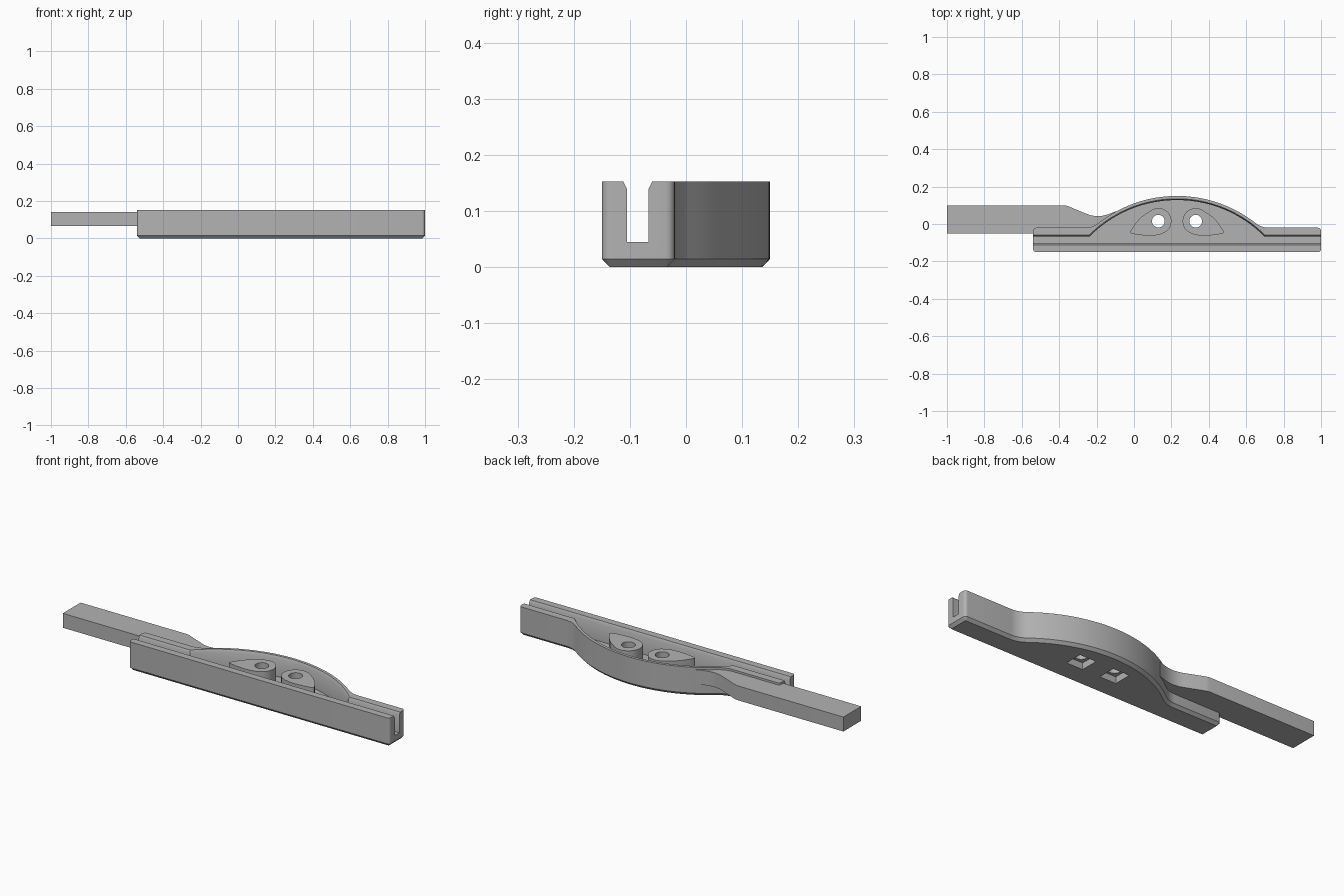
import bpy, bmesh
from math import sin, cos, pi, radians, sqrt, asin

if "Cube" in bpy.data.objects:
    bpy.data.objects.remove(bpy.data.objects["Cube"])

GREY = (0.45, 0.45, 0.45, 1)
mat = bpy.data.materials.new("plain grey")
mat.use_nodes = True
mat.diffuse_color = GREY
mat.node_tree.nodes["Principled BSDF"].inputs["Base Color"].default_value = GREY

MID, ARC_Y = 0.23, -0.53          # centre of the bowed back wall
LEFT, RIGHT, FRONT, BACK, TOP = -0.54, 1.0, -0.15, -0.02, 0.153


def arc(cx, cy, r, a0, a1, n):
    return [(cx + r * cos(a0 + (a1 - a0) * i / n),
             cy + r * sin(a0 + (a1 - a0) * i / n)) for i in range(n + 1)]


def loft(name, levels):
    """Closed solid through (outline, z) levels with equal point counts."""
    bm = bmesh.new()
    rings = [[bm.verts.new((x, y, z)) for x, y in pts] for pts, z in levels]
    n = len(rings[0])
    for a, b in zip(rings, rings[1:]):
        for i in range(n):
            j = (i + 1) % n
            bm.faces.new((a[i], a[j], b[j], b[i]))
    bm.faces.new(rings[0])
    bm.faces.new(rings[-1])
    bmesh.ops.recalc_face_normals(bm, faces=bm.faces)
    me = bpy.data.meshes.new(name)
    bm.to_mesh(me)
    bm.free()
    me.materials.append(mat)
    ob = bpy.data.objects.new(name, me)
    bpy.context.collection.objects.link(ob)
    return ob


def select(ob):
    bpy.ops.object.select_all(action='DESELECT')
    ob.select_set(True)
    bpy.context.view_layer.objects.active = ob


def cut(ob, cutter):
    cutter.hide_render = True
    m = ob.modifiers.new("cut", 'BOOLEAN')
    m.operation, m.solver, m.object = 'DIFFERENCE', 'EXACT', cutter
    select(ob)
    bpy.ops.object.modifier_apply(modifier=m.name)


def body_outline(d):
    """Bowed plan outline, moved inward by d."""
    r, big, fil = 0.016 - d, 0.68 - d, 0.12 + d
    c = 0.016
    fy = BACK + 0.12
    fx = sqrt(0.8 ** 2 - (fy - ARC_Y) ** 2)
    lean = asin(fx / 0.8)
    q = pi / 2
    return (arc(LEFT + c, FRONT + c, r, 2 * q, 3 * q, 5)
            + arc(RIGHT - c, FRONT + c, r, 3 * q, 4 * q, 5)
            + arc(RIGHT - c, BACK - c, r, 0, q, 5)
            + arc(MID + fx, fy, fil, -q, -q - lean, 10)
            + arc(MID, ARC_Y, big, q - lean, q + lean, 40)
            + arc(MID - fx, fy, fil, -q + lean, -q, 10)
            + arc(LEFT + c, BACK - c, r, q, 2 * q, 5))


def pocket_outline(d):
    """Straight slot joined to the bowed pocket, moved outward by d."""
    front, back, r = -0.105 - d, -0.067 + d, 0.658 + d
    lean = asin(sqrt(r * r - (back - ARC_Y) ** 2) / r)
    return ([(-0.7, front), (1.2, front), (1.2, back)]
            + arc(MID, ARC_Y, r, pi / 2 - lean, pi / 2 + lean, 40)
            + [(-0.7, back)])


# Main body with chamfered base, slot and bowed pocket
body = loft("body", [(body_outline(0.014), 0), (body_outline(0), 0.015),
                     (body_outline(0), TOP)])
pocket = loft("pocket_cutter", [(pocket_outline(0), 0.045), (pocket_outline(0), 0.139),
                                (pocket_outline(0.007), TOP), (pocket_outline(0.007), 0.2)])
cut(body, pocket)
cutters = [pocket]
parts = [body]

# Teardrop bosses with through holes and square recesses underneath
drop = arc(0.13, 0.015, 0.07, radians(-50), radians(118), 20) + [
    (0.06, 0.053), (0.035, 0.034), (0.01, 0.006), (-0.008, -0.02), (-0.019, -0.038),
    (-0.02, -0.046), (-0.012, -0.052), (0.03, -0.059), (0.08, -0.063),
    (0.12, -0.06), (0.15, -0.053)]
for side, flip in (("right", False), ("left", True)):
    pts = [(2 * MID - x, y) if flip else (x, y) for x, y in drop]
    cx, cy, h = (0.33 if flip else 0.13), 0.015, 0.048
    boss = loft(side + "_boss", [(pts, 0.04), (pts, 0.14)])
    ring = arc(cx, cy, 0.034, 0, 2 * pi, 32)[:-1]
    hole = loft(side + "_hole_cutter", [(ring, -0.1), (ring, 0.3)])
    square = [(cx - h, cy - h), (cx + h, cy - h), (cx + h, cy + h), (cx - h, cy + h)]
    recess = loft(side + "_recess_cutter", [(square, -0.1), (square, 0.035)])
    cut(boss, hole)
    cut(body, recess)
    cut(body, hole)
    cutters += [hole, recess]
    parts.append(boss)

# Flat handle, blending into the bowed wall
plan = [(-1, -0.05), (-1, 0.1), (-0.37, 0.1), (-0.355, 0.096), (-0.255, 0.055),
        (-0.23, 0.046), (-0.2, 0.042), (-0.17, 0.044), (-0.14, 0.051), (-0.1, 0.067),
        (-0.1, 0.053), (-0.2, -0.018), (-0.24, -0.05)]
parts.append(loft("handle", [(plan, 0.065), (plan, 0.142)]))

for ob in cutters:
    bpy.data.objects.remove(ob)
for ob in parts:
    select(ob)
    bpy.ops.object.shade_smooth_by_angle(angle=radians(30))
